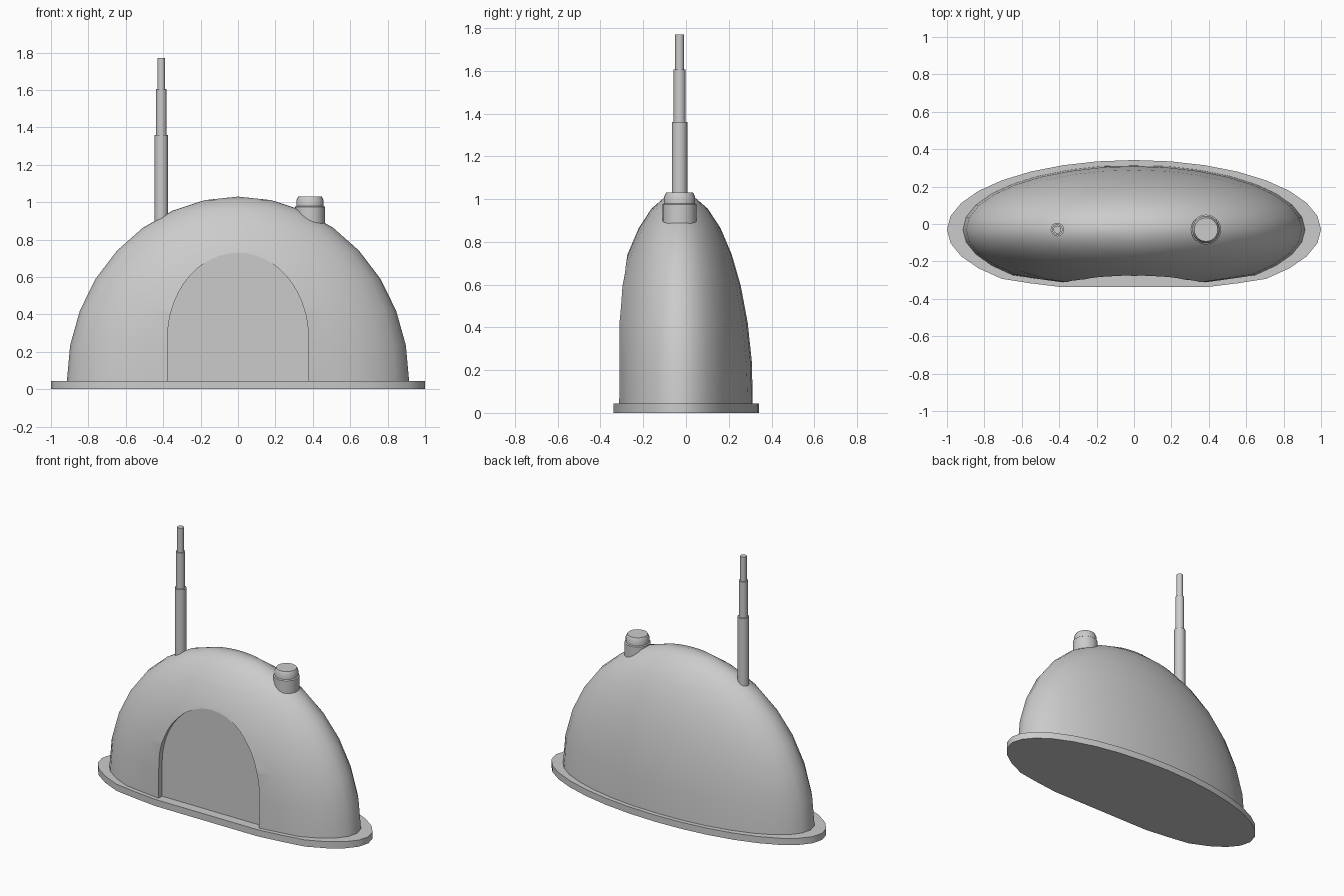
import bpy, bmesh, math

if "Cube" in bpy.data.objects:
    bpy.data.objects.remove(bpy.data.objects["Cube"])

CY = -0.03   # shared centre line in y


def finish(name, bm, angle=32):
    bmesh.ops.recalc_face_normals(bm, faces=bm.faces)
    me = bpy.data.meshes.new(name)
    bm.to_mesh(me)
    bm.free()
    ob = bpy.data.objects.new(name, me)
    bpy.context.collection.objects.link(ob)
    smooth(ob, angle)
    return ob


def smooth(ob, angle):
    bpy.ops.object.select_all(action='DESELECT')
    ob.select_set(True)
    bpy.context.view_layer.objects.active = ob
    bpy.ops.object.shade_smooth_by_angle(angle=math.radians(angle))


def flatten_y(x, y, front, knee, back):
    # flat front with slightly angled shoulders
    return min(max(y, front, front + 0.137 * (abs(x) - knee)), back)


def prism(bm, pts, offset):
    # extrude a closed outline along an offset
    face = bm.faces.new([bm.verts.new(p) for p in pts])
    ext = bmesh.ops.extrude_face_region(bm, geom=[face], use_keep_orig=True)
    verts = [g for g in ext['geom'] if isinstance(g, bmesh.types.BMVert)]
    bmesh.ops.translate(bm, verts=verts, vec=offset)


def turned(name, x, profile, n=24):
    # capped solid of revolution from (radius, z) pairs
    bm = bmesh.new()
    rings = [[bm.verts.new((x + r * math.cos(2 * math.pi * i / n),
                            CY + r * math.sin(2 * math.pi * i / n), z))
              for i in range(n)] for r, z in profile]
    for a, b in zip(rings, rings[1:]):
        for i in range(n):
            j = (i + 1) % n
            bm.faces.new((a[i], a[j], b[j], b[i]))
    bm.faces.new(rings[0])
    bm.faces.new(rings[-1])
    return finish(name, bm)


# base plate
bm = bmesh.new()
outline = []
for i in range(32):
    t = 2 * math.pi * i / 32
    x, y = math.cos(t), CY + 0.372 * math.sin(t)
    outline.append((x, flatten_y(x, y, -0.338, 0.40, 0.342), 0))
prism(bm, outline, (0, 0, 0.045))
finish("base_plate", bm)

# dome
bm = bmesh.new()
bmesh.ops.create_uvsphere(bm, u_segments=32, v_segments=16, radius=1)
bmesh.ops.delete(bm, geom=[v for v in bm.verts if v.co.z < -0.01], context='VERTS')
bmesh.ops.holes_fill(bm, edges=[e for e in bm.edges if e.is_boundary], sides=0)
for v in bm.verts:
    x, y, z = v.co
    x, y = x * 0.915, CY + y * 0.345
    v.co = (x, flatten_y(x, y, -0.316, 0.35, 0.312), 0.043 + z * 0.987)
dome = finish("dome", bm)

# arched doorway recess
bm = bmesh.new()
arch = [(0.377, -1, -0.2)]
for i in range(33):
    t = math.pi * i / 32
    arch.append((0.377 * math.cos(t), -1, 0.27 + 0.46 * math.sin(t)))
arch.append((-0.377, -1, -0.2))
prism(bm, arch, (0, 0.725, 0))
cutter = finish("doorway_cutter", bm)
cutter.hide_render = True
mod = dome.modifiers.new("doorway", 'BOOLEAN')
mod.operation = 'DIFFERENCE'
mod.solver = 'EXACT'
mod.object = cutter
bpy.context.view_layer.objects.active = dome
bpy.ops.object.modifier_apply(modifier=mod.name)
bpy.data.objects.remove(cutter)
smooth(dome, 32)

# telescopic antenna
turned("antenna", -0.41, [(0.036, 0.895), (0.036, 1.36), (0.028, 1.36), (0.028, 1.605),
                          (0.021, 1.605), (0.021, 1.77)], 16)

# vent with chamfered cap
turned("vent", 0.385, [(0.08, 0.88), (0.08, 0.975), (0.073, 0.98),
                       (0.073, 1.01), (0.063, 1.03)])
